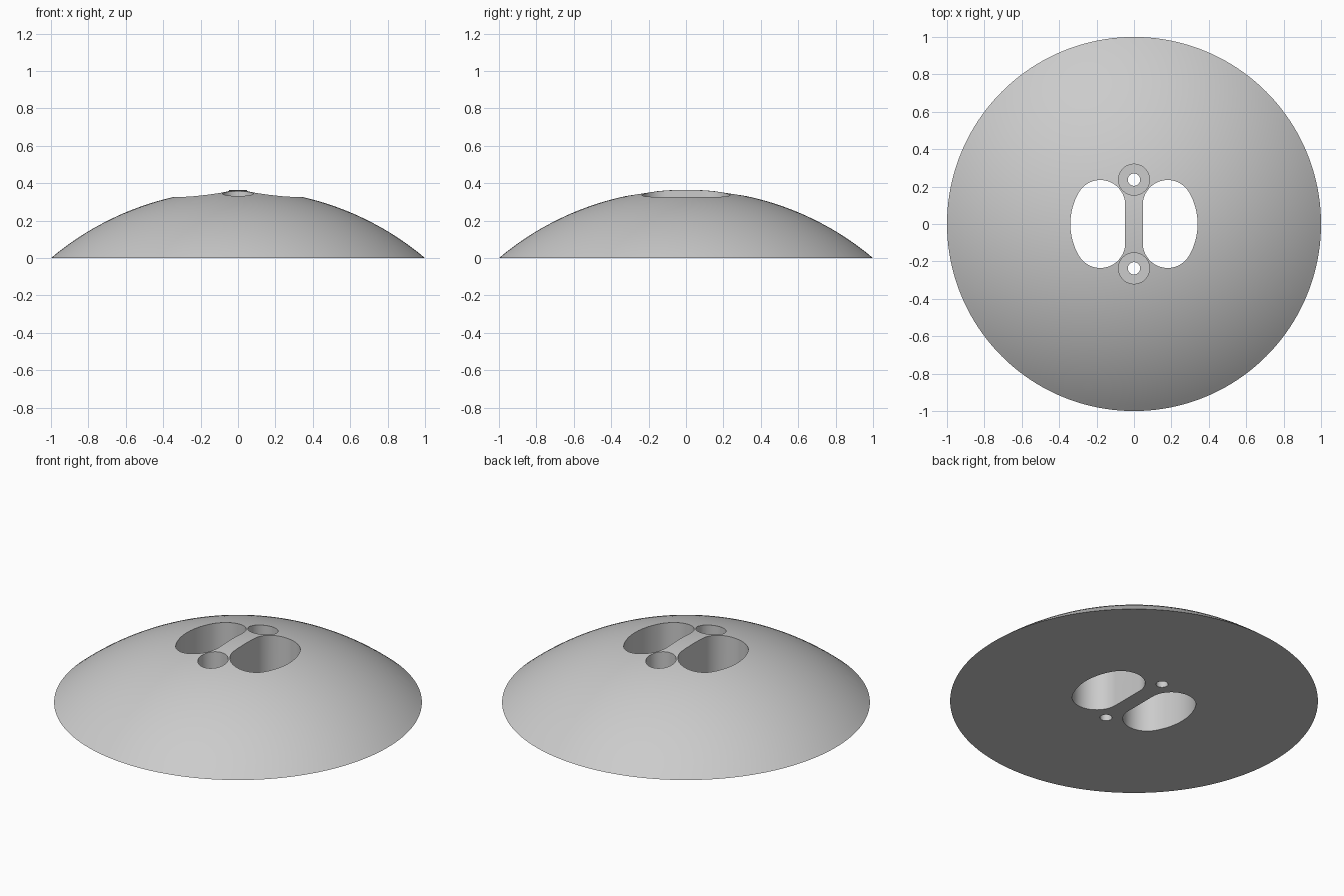
import bpy, bmesh, math
from math import sin, cos, pi

cube = bpy.data.objects.get("Cube")
if cube:
    bpy.data.objects.remove(cube)

HEIGHT = 0.365
SPHERE_R = (1 + HEIGHT ** 2) / (2 * HEIGHT)
RINGS, SEGMENTS = 28, 160

grey = bpy.data.materials.new("light_grey")
grey.use_nodes = True
grey.diffuse_color = (0.6, 0.6, 0.6, 1)
grey.node_tree.nodes["Principled BSDF"].inputs["Base Color"].default_value = (0.6, 0.6, 0.6, 1)


def make_object(name, bm):
    bmesh.ops.recalc_face_normals(bm, faces=bm.faces)
    mesh = bpy.data.meshes.new(name)
    bm.to_mesh(mesh)
    bm.free()
    mesh.materials.append(grey)
    obj = bpy.data.objects.new(name, mesh)
    bpy.context.collection.objects.link(obj)
    return obj


def prism(name, outline, low, high):
    """Upright solid with the given outline."""
    bm = bmesh.new()
    base = bm.faces.new([bm.verts.new((x, y, low)) for x, y in outline])
    top = bmesh.ops.extrude_face_region(bm, geom=[base])["geom"]
    verts = [v for v in top if isinstance(v, bmesh.types.BMVert)]
    bmesh.ops.translate(bm, verts=verts, vec=(0, 0, high - low))
    return make_object(name, bm)


def arc(cx, cy, radius, start, end, steps):
    """Points along an arc, without the last one."""
    angles = [start + (end - start) * i / steps for i in range(steps)]
    return [(cx + radius * cos(a), cy + radius * sin(a)) for a in angles]


# Dome: spherical cap with a flat closed underside
bm = bmesh.new()
edge_angle = math.asin(1 / SPHERE_R)
apex = bm.verts.new((0, 0, HEIGHT))
rings = []
for i in range(1, RINGS + 1):
    a = edge_angle * i / RINGS
    r, z = SPHERE_R * sin(a), SPHERE_R * (cos(a) - 1) + HEIGHT
    rings.append([bm.verts.new((x, y, z)) for x, y in arc(0, 0, r, 0, 2 * pi, SEGMENTS)])
for j in range(SEGMENTS):
    k = (j + 1) % SEGMENTS
    bm.faces.new((apex, rings[0][j], rings[0][k]))
    for upper, lower in zip(rings, rings[1:]):
        bm.faces.new((upper[j], lower[j], lower[k], upper[k]))
bm.faces.new(rings[-1])
dome = make_object("dome", bm)

# Slot outline: straight inner side, rounded ends, outer side round the axis
CORNER, CX, CY = 0.133, 0.18, 0.102
OUTER = math.hypot(CX, CY) + CORNER
tilt = math.atan2(CY, CX)
slot = (arc(CX, -CY, CORNER, pi, 2 * pi - tilt, 28)
        + arc(0, 0, OUTER, -tilt, tilt, 24)
        + arc(CX, CY, CORNER, tilt, pi, 28) + [(CX - CORNER, CY)])

# Two slots and two recessed screw holes
cutters = []
for side, label in ((1, "left"), (-1, "right")):
    cutters.append(prism(label + "_slot_cutter", [(side * x, y) for x, y in slot], -0.1, 0.6))
for side, label in ((-1, "front"), (1, "back")):
    y = side * 0.237
    cutters.append(prism(label + "_recess_cutter", arc(0, y, 0.083, 0, 2 * pi, 48), 0.15, 0.6))
    cutters.append(prism(label + "_screw_cutter", arc(0, y, 0.033, 0, 2 * pi, 32), -0.1, 0.6))

bpy.ops.object.select_all(action="DESELECT")
dome.select_set(True)
bpy.context.view_layer.objects.active = dome
for cutter in cutters:
    mod = dome.modifiers.new(cutter.name, "BOOLEAN")
    mod.operation = "DIFFERENCE"
    mod.solver = "EXACT"
    mod.object = cutter
    bpy.ops.object.modifier_apply(modifier=mod.name)
for cutter in cutters:
    bpy.data.objects.remove(cutter)

bpy.ops.object.shade_smooth_by_angle(angle=math.radians(30))
